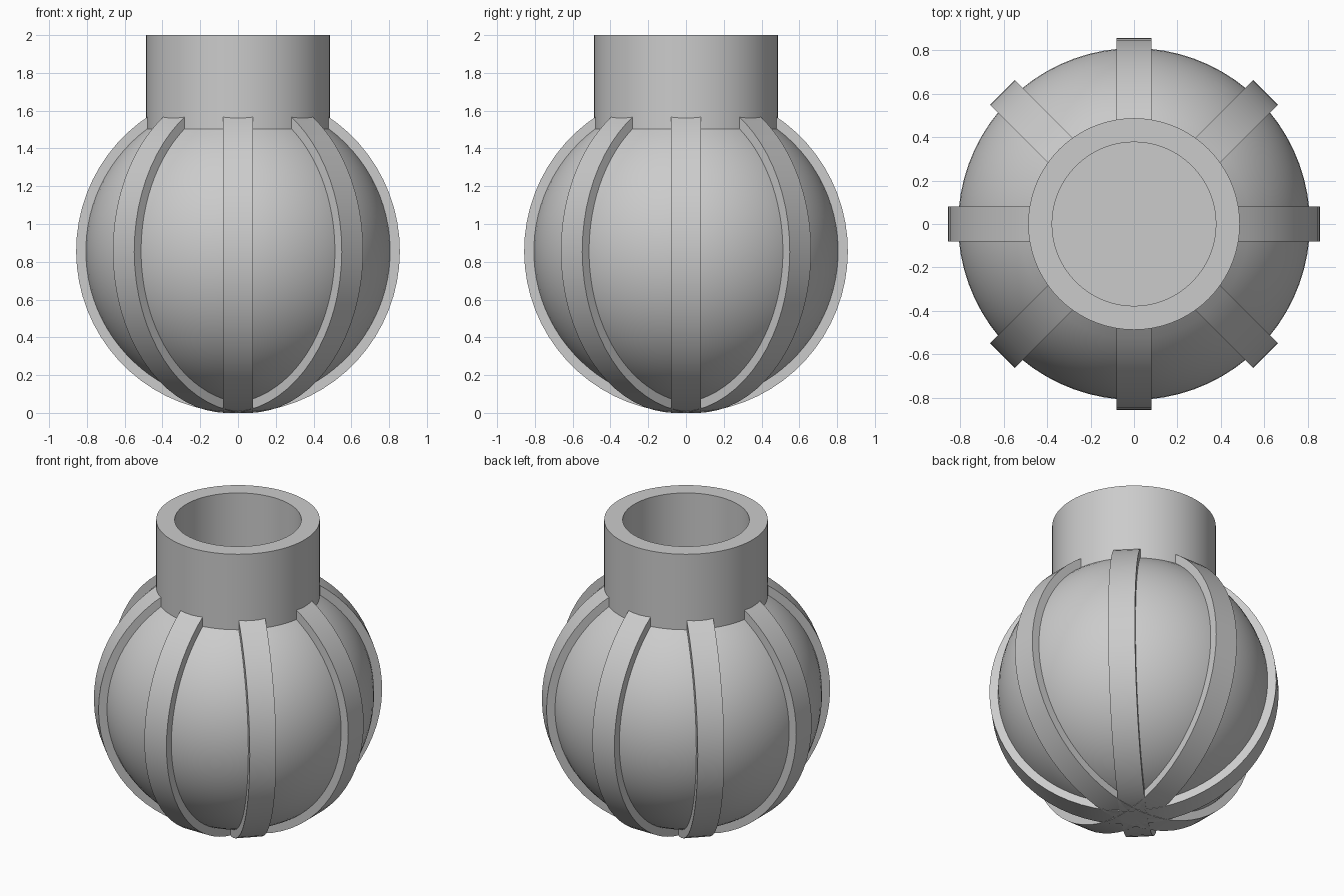
import bpy, bmesh
from math import sin, cos, asin, pi, radians, sqrt
from mathutils import Matrix

cube = bpy.data.objects.get("Cube")
if cube:
    bpy.data.objects.remove(cube, do_unlink=True)

CENTRE = 0.857       # height of the globe's middle
GLOBE_R = 0.81
RIB_R = 0.857
RIB_HALF = 0.08
NECK_R = 0.487
BORE_R = 0.377
NECK_BASE = CENTRE + sqrt(GLOBE_R ** 2 - NECK_R ** 2)

grey = bpy.data.materials.new("plain_grey")
grey.use_nodes = True
colour = (0.6, 0.6, 0.6, 1)
grey.diffuse_color = colour
grey.node_tree.nodes["Principled BSDF"].inputs["Base Color"].default_value = colour


def finish(name, bm):
    bmesh.ops.remove_doubles(bm, verts=bm.verts, dist=1e-5)
    bmesh.ops.recalc_face_normals(bm, faces=bm.faces)
    mesh = bpy.data.meshes.new(name)
    bm.to_mesh(mesh)
    bm.free()
    mesh.materials.append(grey)
    obj = bpy.data.objects.new(name, mesh)
    bpy.context.collection.objects.link(obj)
    bpy.ops.object.select_all(action='DESELECT')
    obj.select_set(True)
    bpy.context.view_layer.objects.active = obj
    bpy.ops.object.shade_smooth_by_angle(angle=radians(30))
    return obj


def lathe(name, profile, steps=72):
    bm = bmesh.new()
    verts = [bm.verts.new((r, 0, z)) for r, z in profile]
    edges = [bm.edges.new(pair) for pair in zip(verts, verts[1:])]
    bmesh.ops.spin(bm, geom=verts + edges, cent=(0, 0, 0), axis=(0, 0, 1),
                   angle=2 * pi, steps=steps, use_merge=True)
    return finish(name, bm)


# Globe, cut flat where the neck sits
top = pi - asin(NECK_R / GLOBE_R)
globe = [(GLOBE_R * sin(top * i / 36), CENTRE - GLOBE_R * cos(top * i / 36))
         for i in range(37)]
lathe("globe", globe + [(0, NECK_BASE)])

# Open neck tube
lathe("neck", [(NECK_R, NECK_BASE), (NECK_R, 2), (BORE_R, 2),
               (BORE_R, NECK_BASE), (NECK_R, NECK_BASE)])


# Flat ribs, each running from the neck under the globe and up the other side
def rib(name, turn, steps=56):
    bm = bmesh.new()
    end = pi - asin(0.46 / RIB_R)
    rings = []
    for i in range(steps + 1):
        a = end * (2 * i / steps - 1)
        rings.append([bm.verts.new((r * sin(a), y, CENTRE - r * cos(a)))
                      for r, y in ((RIB_R, -RIB_HALF), (RIB_R, RIB_HALF),
                                   (0.78, RIB_HALF), (0.78, -RIB_HALF))])
    for p, q in zip(rings, rings[1:]):
        for k in range(4):
            n = (k + 1) % 4
            bm.faces.new((p[k], p[n], q[n], q[k]))
    bm.faces.new(rings[0])
    bm.faces.new(rings[-1])
    bm.transform(Matrix.Rotation(turn, 4, 'Z'))
    return finish(name, bm)


for n in range(4):
    rib(f"rib_{n + 1}", n * pi / 4)
